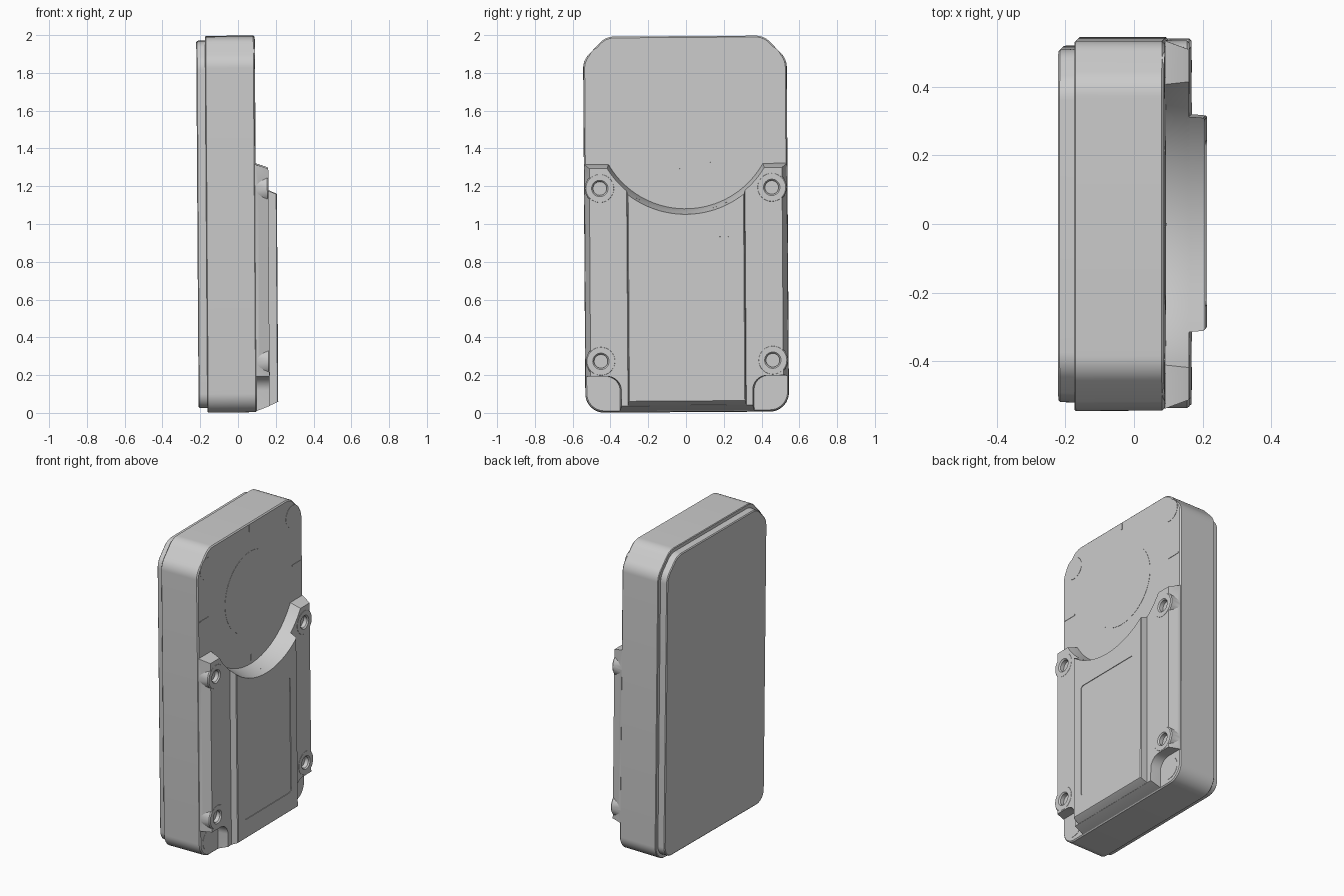
import bpy, bmesh, math
from mathutils import Vector, Matrix

if "Cube" in bpy.data.objects:
    bpy.data.objects.remove(bpy.data.objects["Cube"])

# The whole case leans very slightly about its centre
TILT = (Matrix.Translation((0, 0, 1)) @ Matrix.Rotation(-0.0065, 4, 'Y')
        @ Matrix.Rotation(0.0065, 4, 'X') @ Matrix.Translation((0, 0, -1)))


def fillet(points, n=8):
    """Round a closed outline given as (y, z, radius)."""
    out = []
    for i, (y, z, r) in enumerate(points):
        p = Vector((y, z))
        if r == 0:
            out.append(p)
            continue
        a = (Vector(points[i - 1][:2]) - p).normalized()
        b = (Vector(points[(i + 1) % len(points)][:2]) - p).normalized()
        half = a.angle(b) / 2
        c = p + (a + b).normalized() * r / math.sin(half)
        s, e = p + a * r / math.tan(half) - c, p + b * r / math.tan(half) - c
        out += [c + s.lerp(e, k / n).normalized() * r for k in range(n + 1)]
    return out


def mirrored(half):
    """Close a right-hand half outline by reflecting it in y."""
    return half + [(-p[0],) + tuple(p[1:]) for p in reversed(half)]


def circle(y, z, r, n=32):
    return [(y + r * math.cos(k * math.tau / n), z + r * math.sin(k * math.tau / n)) for k in range(n)]


def loft(name, sections):
    """Join outlines in the yz plane placed at successive x positions."""
    bm = bmesh.new()
    rings = [[bm.verts.new((x, p[0], p[1])) for p in ring] for x, ring in sections]
    n = len(rings[0])
    for a, b in zip(rings, rings[1:]):
        for i in range(n):
            bm.faces.new((a[i], a[(i + 1) % n], b[(i + 1) % n], b[i]))
    bm.faces.new(rings[0][::-1])
    bm.faces.new(rings[-1])
    bmesh.ops.recalc_face_normals(bm, faces=bm.faces[:])
    bm.transform(TILT)
    me = bpy.data.meshes.new(name)
    bm.to_mesh(me)
    bm.free()
    ob = bpy.data.objects.new(name, me)
    bpy.context.collection.objects.link(ob)
    return ob


def activate(ob):
    bpy.ops.object.select_all(action='DESELECT')
    ob.select_set(True)
    bpy.context.view_layer.objects.active = ob


def smooth(ob):
    activate(ob)
    bpy.ops.object.shade_smooth_by_angle(angle=math.radians(25))


def boolean(ob, tool, operation):
    activate(ob)
    m = ob.modifiers.new('cut', 'BOOLEAN')
    m.operation, m.solver, m.object = operation, 'EXACT', tool
    bpy.ops.object.modifier_apply(modifier=m.name)
    bpy.data.objects.remove(tool)


def case_outline(d):
    """Case outline inset by d: cut corners at the top, round ones below."""
    return fillet(mirrored([(0.42 - d * 0.4, 1.995 - d, 0.1), (0.539 - d, 1.87 - d * 0.4, 0.1),
                            (0.539 - d, 0.005 + d, 0.1 - d)]))


# Main case and stepped back plate
smooth(loft('main_case', [(-0.168, case_outline(0.004)), (-0.164, case_outline(0)),
                          (0.087, case_outline(0.001)), (0.094, case_outline(0.008))]))
smooth(loft('back_plate', [(-0.215, case_outline(0.032)), (-0.210, case_outline(0.026)),
                           (-0.160, case_outline(0.024))]))

# Front panels share a conical scoop around this centre
SCOOP_Z = 1.55


def scoop_radius(x):
    return 0.47 + 0.03 * max(0, x - 0.094) / 0.113


def scoop(x, y_end, n=20):
    r = scoop_radius(x)
    a = math.asin(y_end / r)
    return [(r * math.sin(a * (k + 0.5) / (n + 0.5)), SCOOP_Z - r * math.cos(a * (k + 0.5) / (n + 0.5)), 0)
            for k in range(n + 1)]


def deck_outline(x, side, top, bottom, foot):
    r = scoop_radius(x)
    y_end = math.sqrt(r * r - (SCOOP_Z - top) ** 2)
    half = scoop(x, y_end) + [(side, top, 0), (side, 0.195, 0),
                              (foot, 0.195, 0.075), (foot, bottom, 0)]
    return fillet(mirrored(half))


def raised_outline(x, side, bottom):
    return fillet(mirrored(scoop(x, side) + [(side, bottom, 0)]))


# Lower deck with notched bottom corners
deck = loft('front_deck', [(0.085, deck_outline(0.085, 0.535, 1.318, 0.010, 0.355)),
                           (0.094, deck_outline(0.094, 0.535, 1.318, 0.012, 0.355)),
                           (0.162, deck_outline(0.162, 0.510, 1.295, 0.038, 0.348))])

# Screw bosses with countersunk holes
SCREWS = [(s * 0.455, z) for s in (-1, 1) for z in (0.275, 1.19)]
for y, z in SCREWS:
    boolean(deck, loft('boss', [(0.088, circle(y, z, 0.080)), (0.156, circle(y, z, 0.080)),
                                (0.163, circle(y, z, 0.074))]), 'UNION')
for y, z in SCREWS:
    boolean(deck, loft('hole', [(0.130, circle(y, z, 0.036)), (0.155, circle(y, z, 0.036)),
                                (0.170, circle(y, z, 0.050))]), 'DIFFERENCE')
smooth(deck)

# Raised centre panel with a shallow label recess
panel = loft('raised_panel', [(0.155, raised_outline(0.155, 0.314, 0.036)),
                              (0.203, raised_outline(0.203, 0.310, 0.058)),
                              (0.207, raised_outline(0.207, 0.305, 0.062))])
label = fillet([(-0.24, 0.18, 0.02), (0.24, 0.18, 0.02), (0.24, 0.93, 0.02), (-0.24, 0.93, 0.02)])
boolean(panel, loft('label_cutter', [(0.203, label), (0.22, label)]), 'DIFFERENCE')
smooth(panel)

# Barely raised disc, corner pads and alignment ticks on the case face
discs = [('centre_disc', 0, SCOOP_Z, 0.26, 64)]
discs += [('corner_pad', s * 0.44, z, 0.07, 32) for s in (-1, 1) for z in (0.105, 1.87)]
for name, y, z, r, n in discs:
    smooth(loft(name, [(0.088, circle(y, z, r, n)), (0.0955, circle(y, z, r, n))]))

for k, length in ((0, 0.09), (1, 0.04), (2, 0.09), (3, 0.04)):
    a = k * math.pi / 2
    d, w = Vector((math.cos(a), math.sin(a))), Vector((-math.sin(a), math.cos(a))) * 0.004
    outer = 0.52 if k % 2 == 0 else (0.43 if k == 1 else 0.45)
    c = Vector((0, SCOOP_Z))
    bar = [c + d * outer + w, c + d * (outer - length) + w, c + d * (outer - length) - w, c + d * outer - w]
    loft('alignment_tick', [(0.088, bar), (0.0965, bar)])
